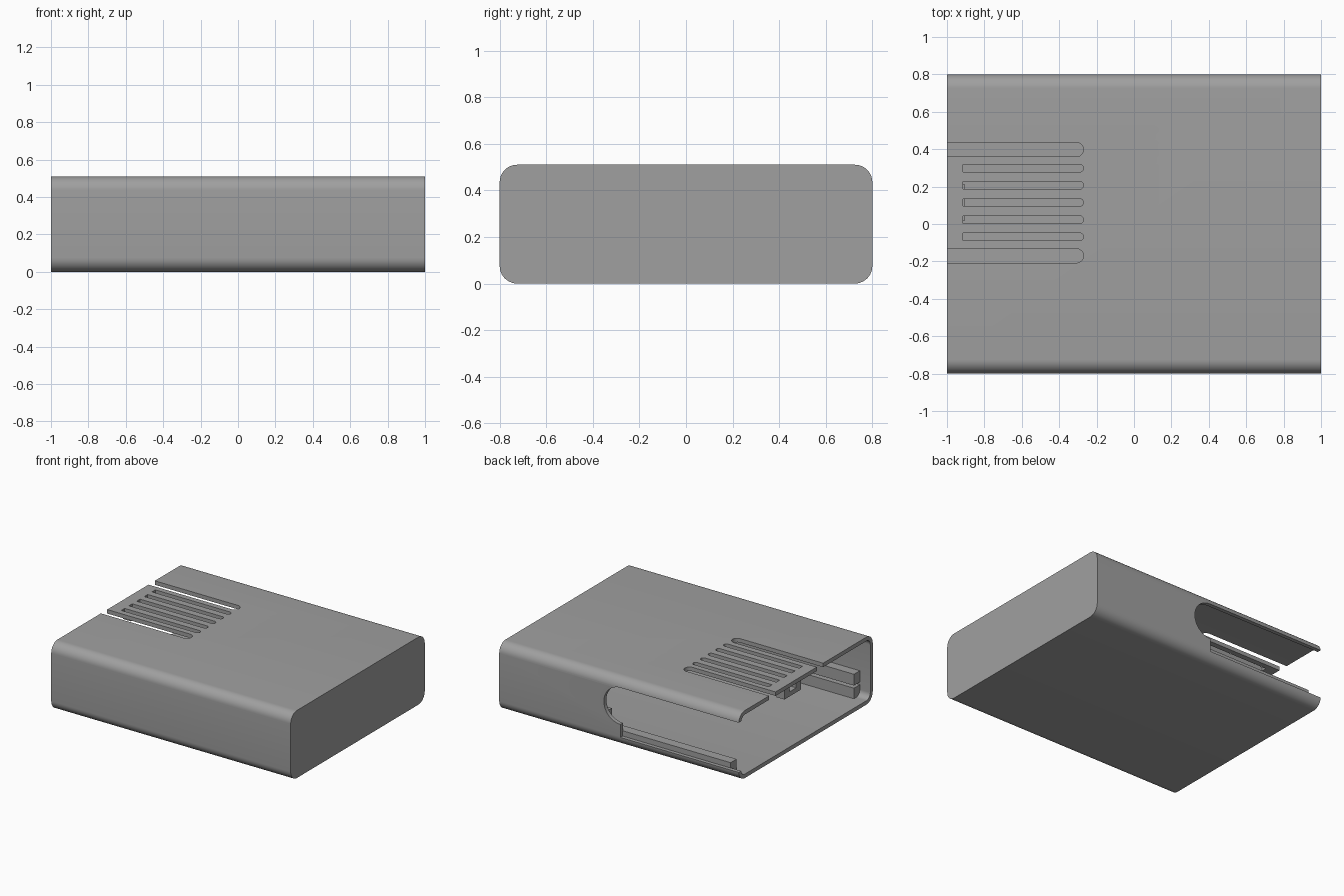
import bpy, bmesh, math
from mathutils import Vector

if "Cube" in bpy.data.objects:
    bpy.data.objects.remove(bpy.data.objects["Cube"])

grey = bpy.data.materials.new("mid_grey")
grey.diffuse_color = (0.35, 0.35, 0.35, 1)
grey.use_nodes = True
grey.node_tree.nodes["Principled BSDF"].inputs["Base Color"].default_value = grey.diffuse_color

H, WALL = 0.51, 0.03


def prism(name, pts, axis, a, b):
    """Extrude a 2D outline along an axis from a to b."""
    place = {"x": lambda u, v, t: (t, u, v),
             "y": lambda u, v, t: (u, t, v),
             "z": lambda u, v, t: (u, v, t)}[axis]
    bm = bmesh.new()
    face = bm.faces.new([bm.verts.new(place(u, v, a)) for u, v in pts])
    ext = bmesh.ops.extrude_face_region(bm, geom=[face])
    moved = [g for g in ext["geom"] if isinstance(g, bmesh.types.BMVert)]
    bmesh.ops.translate(bm, verts=moved, vec=Vector(place(0, 0, b - a)))
    # Some versions drop the starting cap, so close it if it is open
    open_edges = [e for e in bm.edges if e.is_boundary]
    if open_edges:
        bmesh.ops.holes_fill(bm, edges=open_edges, sides=0)
    bmesh.ops.recalc_face_normals(bm, faces=bm.faces)
    mesh = bpy.data.meshes.new(name)
    bm.to_mesh(mesh)
    bm.free()
    mesh.materials.append(grey)
    ob = bpy.data.objects.new(name, mesh)
    bpy.context.collection.objects.link(ob)
    return ob


def arc(cx, cy, r, start, end, n=10):
    return [(cx + r * math.cos(math.radians(start + (end - start) * i / n)),
             cy + r * math.sin(math.radians(start + (end - start) * i / n)))
            for i in range(n + 1)]


def rounded_rect(u0, u1, v0, v1, r):
    return (arc(u1 - r, v0 + r, r, -90, 0) + arc(u1 - r, v1 - r, r, 0, 90)
            + arc(u0 + r, v1 - r, r, 90, 180) + arc(u0 + r, v0 + r, r, 180, 270))


def rect(u0, u1, v0, v1):
    return [(u0, v0), (u1, v0), (u1, v1), (u0, v1)]


def cut(target, cutter):
    bpy.context.view_layer.objects.active = target
    mod = target.modifiers.new("cut", "BOOLEAN")
    mod.operation = "DIFFERENCE"
    mod.solver = "EXACT"
    mod.object = cutter
    bpy.ops.object.modifier_apply(modifier=mod.name)
    bpy.data.objects.remove(cutter)


# Sleeve-shaped case, open at the left end
case = prism("case", rounded_rect(-0.8, 0.8, 0, H, 0.075), "x", -1, 1)
cut(case, prism("cavity", rounded_rect(-0.8 + WALL, 0.8 - WALL, WALL, H - WALL, 0.045),
                "x", -1.1, 1 - WALL))

# Side opening with a round end, stepped down towards the open end
opening = ([(-1.1, 0.07), (-0.012, 0.07)]
           + arc(-0.012, 0.307, 0.138, -90, 90, 24) + [(-1.1, 0.445)])
cut(case, prism("side_opening", opening, "y", 0.74, 0.9))

# Wide relief slots freeing the spring tab, and narrow vents in the tab
slots = [(0.398, 0.038, -1.1), (-0.17, 0.038, -1.1)]
slots += [(0.298 - 0.0915 * i, 0.02, -0.913) for i in range(5)]
for y, r, left in slots:
    outline = [(left, y - r)] + arc(-0.27 - r, y, r, -90, 90, 12) + [(left, y + r)]
    cut(case, prism("slot", outline, "z", 0.45, 0.6))

# Board guide rails along both side walls
prism("front_lower_rail", rect(-0.772, -0.70, 0.022, 0.11), "x", -0.913, 0.975)
prism("front_upper_rail", rect(-0.772, -0.70, 0.13, 0.215), "x", -0.913, 0.975)
prism("back_lower_rail", rect(0.70, 0.772, 0.022, 0.11), "x", -0.913, 0.975)
prism("back_upper_rail", rect(0.70, 0.772, 0.13, 0.215), "x", 0.13, 0.975)

# Catch under the spring tab, with a small opening
catch = prism("tab_catch", rect(0.015, 0.215, 0.39, 0.485), "x", -0.973, -0.905)
cut(catch, prism("catch_hole", rect(0.075, 0.155, 0.425, 0.468), "x", -1.1, -0.8))

# Smooth the rounded walls, keep the edges crisp
bpy.ops.object.select_all(action="DESELECT")
case.select_set(True)
bpy.context.view_layer.objects.active = case
bpy.ops.object.shade_smooth_by_angle(angle=math.radians(30))
